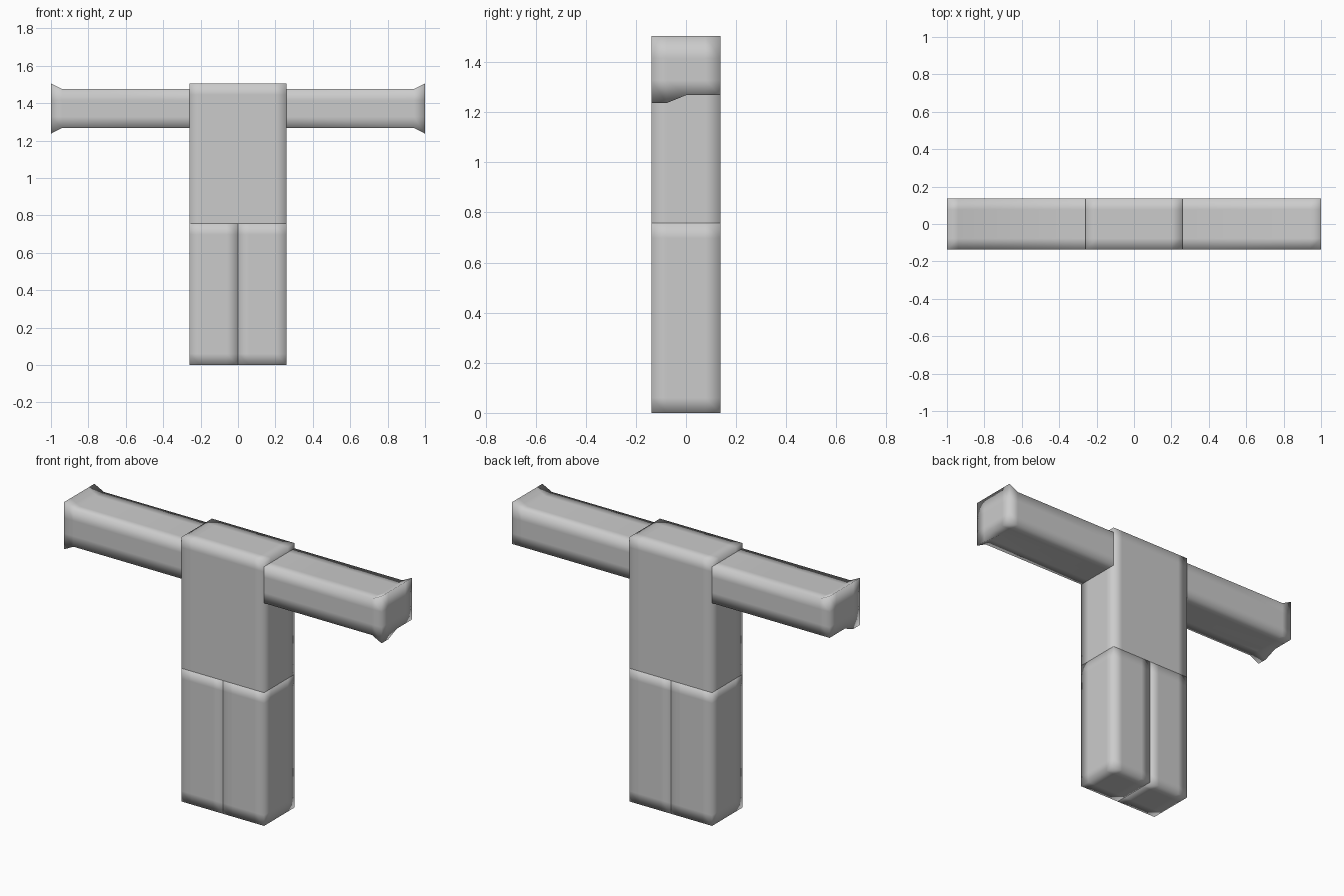
import bpy
import bmesh
from mathutils import Vector

cube = bpy.data.objects.get("Cube")
if cube:
    bpy.data.objects.remove(cube, do_unlink=True)

grey = bpy.data.materials.new("plain grey")
grey.use_nodes = True
colour = (0.6, 0.6, 0.6, 1)
grey.diffuse_color = colour
grey.node_tree.nodes["Principled BSDF"].inputs["Base Color"].default_value = colour

DEPTH = 0.137   # half thickness shared by every part
HALF = 0.26     # half width of the body
HIP = 0.758
TOP = 1.505
MARGIN = 0.06   # distance of support loops from the edges


def block(name, low, high, open_side=None, extra_y=(), shape=None):
    """Box with support loops and soft normals, optionally open on a hidden side."""
    low, high = Vector(low), Vector(high)
    bm = bmesh.new()
    bmesh.ops.create_cube(bm, size=1)
    for v in bm.verts:
        v.co = Vector((low[i] + (v.co[i] + 0.5) * (high[i] - low[i])) for i in range(3))
    for axis in range(3):
        cuts = [low[axis] + MARGIN, high[axis] - MARGIN]
        if axis == 1:
            cuts += extra_y
        for cut in cuts:
            point, normal = Vector(), Vector()
            point[axis], normal[axis] = cut, 1
            geom = bm.verts[:] + bm.edges[:] + bm.faces[:]
            bmesh.ops.bisect_plane(bm, geom=geom, plane_co=point, plane_no=normal)
    bm.normal_update()
    if open_side:
        hidden = [f for f in bm.faces if f.normal.dot(Vector(open_side)) > 0.9]
        bmesh.ops.delete(bm, geom=hidden, context="FACES")
    if shape:
        for v in bm.verts:
            shape(v.co)
    mesh = bpy.data.meshes.new(name)
    bm.to_mesh(mesh)
    bm.free()
    mesh.materials.append(grey)
    for poly in mesh.polygons:
        poly.use_smooth = True
    obj = bpy.data.objects.new(name, mesh)
    bpy.context.collection.objects.link(obj)
    return obj


ARM_LOW, ARM_HIGH = 1.268, 1.475


def flare(co):
    # The wrist widens up and down, except at the lower back corner
    if abs(co.x) > 0.99:
        if co.z > ARM_HIGH - 0.001:
            co.z = TOP
        elif co.z < ARM_LOW + 0.001 and co.y < -0.01:
            co.z = 1.237


# Torso
block("torso", (-HALF, -DEPTH, HIP), (HALF, DEPTH, TOP), open_side=(0, 0, -1))

# Arms and legs
for side, s in (("left", 1), ("right", -1)):
    inner, outer = sorted((s * HALF, s * 1.0))
    block(side + "_arm", (inner, -DEPTH, ARM_LOW), (outer, DEPTH, ARM_HIGH),
          open_side=(-s, 0, 0), extra_y=[0], shape=flare)
    inner, outer = sorted((s * 0.001, s * HALF))
    block(side + "_leg", (inner, -DEPTH, 0), (outer, DEPTH, HIP))
